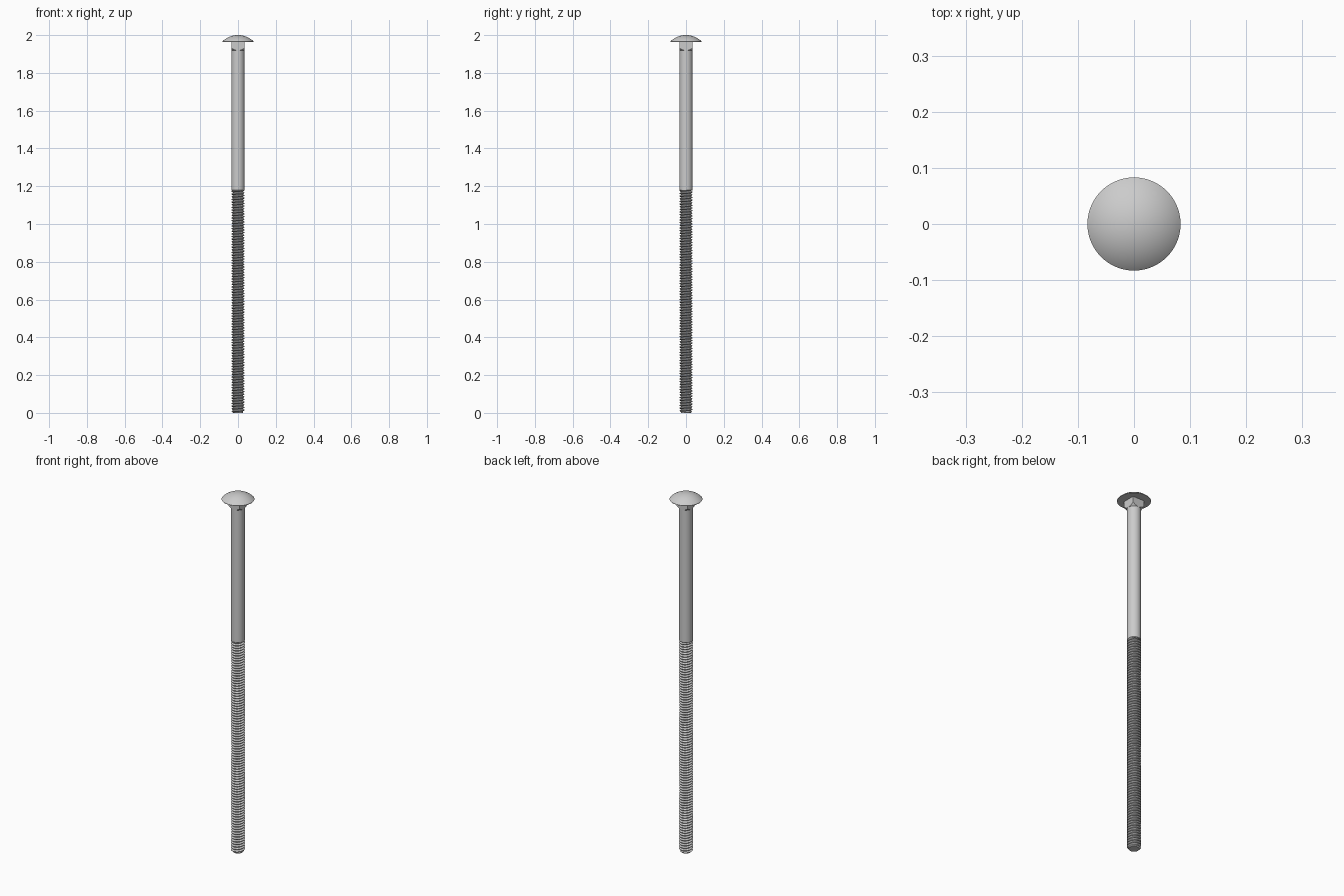
import bpy, bmesh
from math import sin, cos, pi, sqrt

if "Cube" in bpy.data.objects:
    bpy.data.objects.remove(bpy.data.objects["Cube"])

R = 0.035           # shank and thread crest radius
THREAD_TOP = 1.18
NECK_Z = 1.918
HEAD_R, HEAD_Z, RIM = 0.083, 1.964, 0.002


def finish(name, verts, faces, angle=30):
    bm = bmesh.new()
    vs = [bm.verts.new(v) for v in verts]
    for f in faces:
        bm.faces.new([vs[i] for i in f])
    bmesh.ops.remove_doubles(bm, verts=bm.verts, dist=1e-6)
    bmesh.ops.dissolve_degenerate(bm, edges=bm.edges, dist=1e-6)
    bmesh.ops.recalc_face_normals(bm, faces=bm.faces)
    mesh = bpy.data.meshes.new(name)
    bm.to_mesh(mesh)
    bm.free()
    ob = bpy.data.objects.new(name, mesh)
    bpy.context.collection.objects.link(ob)
    bpy.ops.object.select_all(action='DESELECT')
    ob.select_set(True)
    bpy.context.view_layer.objects.active = ob
    bpy.ops.object.shade_smooth_by_angle(angle=angle * pi / 180)
    return ob


def rings(name, rows, n):
    """Stack of closed rings; each row is a function angle -> (radius, z)."""
    verts, faces = [], []
    for row in rows:
        for i in range(n):
            a = 2 * pi * i / n
            r, z = row(a)
            verts.append((r * cos(a), r * sin(a), z))
    for j in range(len(rows) - 1):
        for i in range(n):
            k = (i + 1) % n
            faces.append((j * n + i, j * n + k, (j + 1) * n + k, (j + 1) * n + i))
    faces.append(tuple(range(n))[::-1])
    faces.append(tuple(range((len(rows) - 1) * n, len(rows) * n)))
    return finish(name, verts, faces)


def lathe(name, profile, n=64):
    return rings(name, [lambda a, p=p: p for p in profile], n)


# Domed head: spherical cap over a thin rim
h = 2.0 - HEAD_Z - RIM
sphere_r = (HEAD_R ** 2 + h ** 2) / (2 * h)
profile = [(HEAD_R, HEAD_Z)]
for i in range(16):
    r = HEAD_R * cos(i / 16 * pi / 2)
    profile.append((r, 2.0 - sphere_r + sqrt(sphere_r ** 2 - r * r)))
profile.append((0.0005, 2.0))
lathe("domed_head", profile, 96)


# Square neck, its corners trimmed by a cone underneath
def square(a):
    return R / max(abs(cos(a)), abs(sin(a)))


rings("square_neck", [
    lambda a: (R * 0.99, NECK_Z),
    lambda a: (square(a), NECK_Z + square(a) - R),
    lambda a: (square(a), HEAD_Z + 0.001)], 64)

# Plain shank
lathe("shank", [(R - 0.002, THREAD_TOP - 0.002), (R, THREAD_TOP), (R, NECK_Z + 0.002)])

# Helical thread with a chamfered tip
PITCH, DEPTH, SEG = 0.01403, 0.0083, 40
shape = [(0.0, R), (0.125, R), (0.5, R - DEPTH), (0.625, R - DEPTH)]
verts, faces = [], []
rows = []
for turn in range(-1, int(THREAD_TOP / PITCH) + 1):
    for t, r in shape:
        rows.append(((turn + t) * PITCH, r))
for z0, r0 in rows:
    for i in range(SEG + 1):
        a = 2 * pi * i / SEG
        z = min(max(z0 + PITCH * i / SEG, 0.0), THREAD_TOP)
        r = min(r0, 0.0262 + z)
        verts.append((r * cos(a), r * sin(a), z))
W = SEG + 1
for j in range(len(rows) - 1):
    for i in range(SEG):
        q = (j * W + i, j * W + i + 1, (j + 1) * W + i + 1, (j + 1) * W + i)
        zs = [verts[k][2] for k in q]
        if max(zs) > 0.0 and min(zs) < THREAD_TOP:
            faces.append(q)
finish("thread", verts, faces)

# Flat tip closing the thread, and the core inside it
lathe("thread_core", [(0.0262, 0.0), (0.0262, THREAD_TOP)], SEG)
